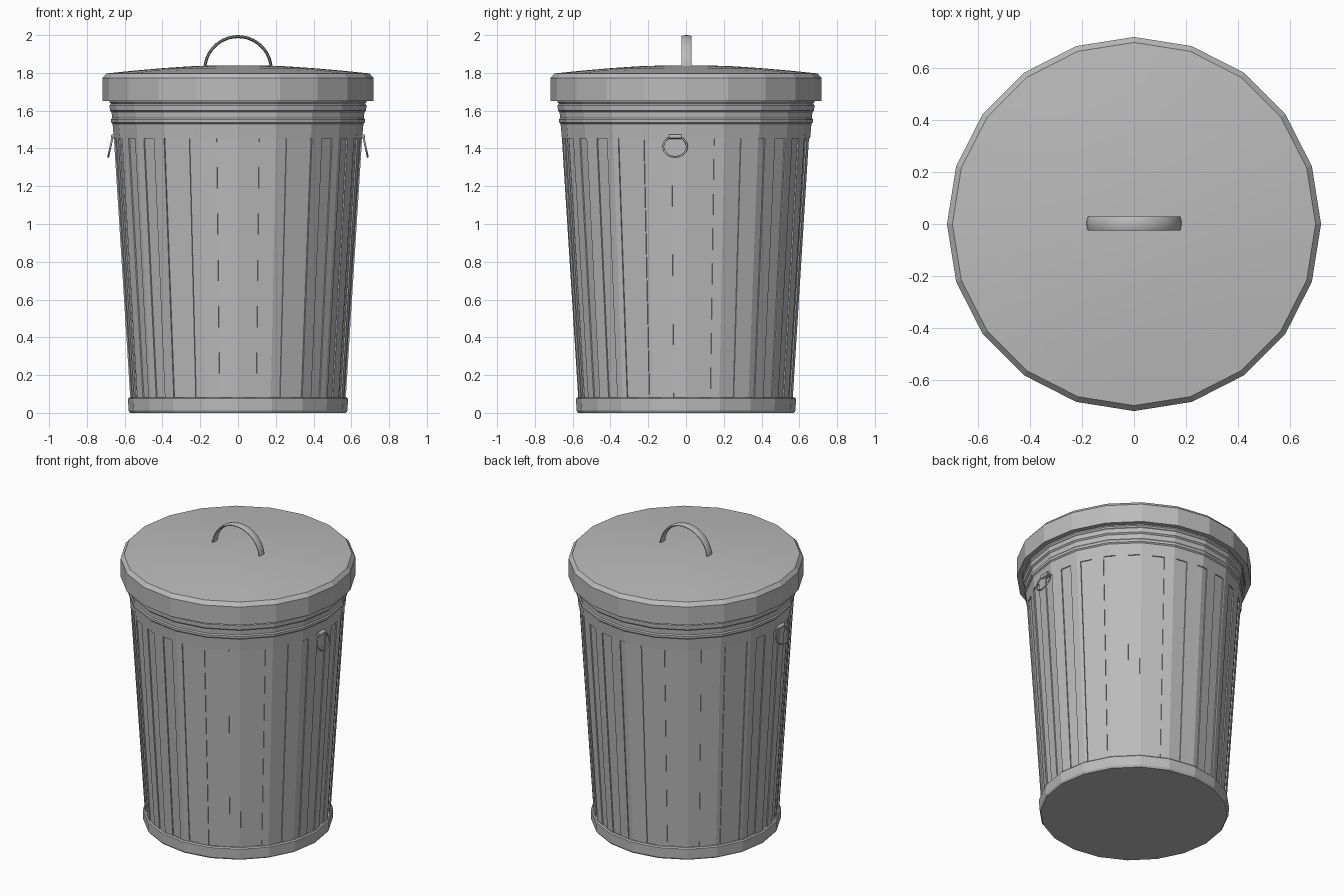
import bpy, bmesh, math
from math import pi, sin, cos, radians
from mathutils import Vector, Matrix

if "Cube" in bpy.data.objects:
    bpy.data.objects.remove(bpy.data.objects["Cube"], do_unlink=True)

SIDES = 20
FLUTES = 27

steel = bpy.data.materials.new("galvanised_grey")
steel.use_nodes = True
steel.diffuse_color = (0.5, 0.5, 0.5, 1)
steel.node_tree.nodes["Principled BSDF"].inputs["Base Color"].default_value = (0.5, 0.5, 0.5, 1)


def finish(name, bm, smooth=None):
    bmesh.ops.remove_doubles(bm, verts=bm.verts, dist=1e-5)
    bmesh.ops.recalc_face_normals(bm, faces=bm.faces)
    mesh = bpy.data.meshes.new(name)
    bm.to_mesh(mesh)
    bm.free()
    mesh.materials.append(steel)
    obj = bpy.data.objects.new(name, mesh)
    bpy.context.collection.objects.link(obj)
    if smooth:
        bpy.ops.object.select_all(action="DESELECT")
        obj.select_set(True)
        bpy.context.view_layer.objects.active = obj
        bpy.ops.object.shade_smooth_by_angle(angle=radians(smooth))
    return obj


def bridge(bm, rings, closed=False):
    pairs = list(zip(rings, rings[1:]))
    if closed:
        pairs.append((rings[-1], rings[0]))
    for a, b in pairs:
        n = len(a)
        for i in range(n):
            j = (i + 1) % n
            bm.faces.new((a[i], a[j], b[j], b[i]))


def lathe(name, profile, smooth=None, closed=False, caps=()):
    """Turn (radius, z) points into a many-sided shell."""
    bm = bmesh.new()
    rings = [[bm.verts.new((r * cos(2 * pi * i / SIDES), r * sin(2 * pi * i / SIDES), z))
              for i in range(SIDES)] for r, z in profile]
    bridge(bm, rings, closed)
    for c in caps:
        bm.faces.new(rings[c])
    return finish(name, bm, smooth)


def sweep(name, centre, u, v, angles, a, b, half_u, half_n, closed, sides=10):
    """Elliptical wire swept along an elliptical arc in the plane u, v."""
    bm = bmesh.new()
    n = u.cross(v)
    rings = []
    for t in angles:
        p = centre + u * a * cos(t) + v * b * sin(t)
        out = (u * cos(t) + v * sin(t)).normalized()
        rings.append([bm.verts.new(p + out * half_u * cos(2 * pi * k / sides)
                                   + n * half_n * sin(2 * pi * k / sides)) for k in range(sides)])
    bridge(bm, rings, closed)
    if not closed:
        bm.faces.new(rings[0])
        bm.faces.new(rings[-1])
    return finish(name, bm, 50)


# Fluted wall: shallow raised strips following the many-sided outline
def fluted_wall(z0, r0, z1, r1, depth):
    sector = 2 * pi / SIDES
    step = pi / FLUTES
    start = pi / 2 + step / 2

    def outline(t):
        return cos(sector / 2) / cos(t % sector - sector / 2)

    marks = [(start + k * step) % (2 * pi) for k in range(2 * FLUTES)]
    corners = [i * sector for i in range(SIDES)]
    angles = sorted({round(t, 6) for t in marks + corners})
    bm = bmesh.new()
    low, high = [], []
    for i, t in enumerate(angles):
        nxt = angles[(i + 1) % len(angles)] + (2 * pi if i == len(angles) - 1 else 0)
        strip = int(((t + nxt) / 2 - start) // step)
        inset = depth if strip % 2 else 0
        for s in (t, nxt):
            for ring, r, z in ((low, r0, z0), (high, r1, z1)):
                q = r * outline(s) - inset
                ring.append(bm.verts.new((q * cos(s), q * sin(s), z)))
    n = len(low)
    for i in range(n):
        j = (i + 1) % n
        if (low[i].co - low[j].co).length > 1e-5:
            bm.faces.new((low[i], low[j], high[j], high[i]))
    finish("fluted_wall", bm)


fluted_wall(0.07, 0.570, 1.452, 0.657, 0.007)

# Base band with floor
lathe("base_band", [(0.572, 0), (0.58, 0.012), (0.582, 0.075), (0.575, 0.082), (0.55, 0.082)],
      caps=(0,))

# Plain collar with pressed ridges under the lid
lathe("collar", [(0.64, 1.452), (0.657, 1.452), (0.664, 1.53), (0.672, 1.537), (0.673, 1.553),
                 (0.667, 1.56), (0.669, 1.592), (0.678, 1.6), (0.68, 1.628), (0.673, 1.636),
                 (0.68, 1.645), (0.68, 1.70)])

# Lid: hollow rim, then a low dome
lathe("lid_rim", [(0.685, 1.76), (0.685, 1.65), (0.718, 1.65), (0.718, 1.772), (0.697, 1.797)])
dome = [(0.697, 1.797), (0.55, 1.812), (0.4, 1.825), (0.25, 1.835), (0.1, 1.84)]
lathe("lid_dome", dome, smooth=30, caps=(-1,))

# Arched lid handle
X, Y, Z = Vector((1, 0, 0)), Vector((0, 1, 0)), Vector((0, 0, 1))
arch = [radians(-4 + 188 * i / 24) for i in range(25)]
sweep("lid_handle", Vector((0, 0.002, 1.816)), X, Z, arch, 0.176, 0.176, 0.008, 0.028, False)

# Carrying rings hung on small brackets, one per side
loop = [2 * pi * i / 24 for i in range(24)]
for name, s in (("left", 1), ("right", -1)):
    lean = Vector((-0.22 * s, 0, 1)).normalized()
    sweep(name + "_ring", Vector((0.675 * s, -0.058, 1.41)), Y, lean, loop,
          0.063, 0.056, 0.005, 0.005, True, 8)
    bm = bmesh.new()
    bmesh.ops.create_cone(bm, cap_ends=True, segments=10, radius1=0.012, radius2=0.012, depth=0.066,
                          matrix=Matrix.Translation((0.662 * s, -0.058, 1.463))
                          @ Matrix.Rotation(pi / 2, 4, "X"))
    finish(name + "_ring_bracket", bm, 40)
